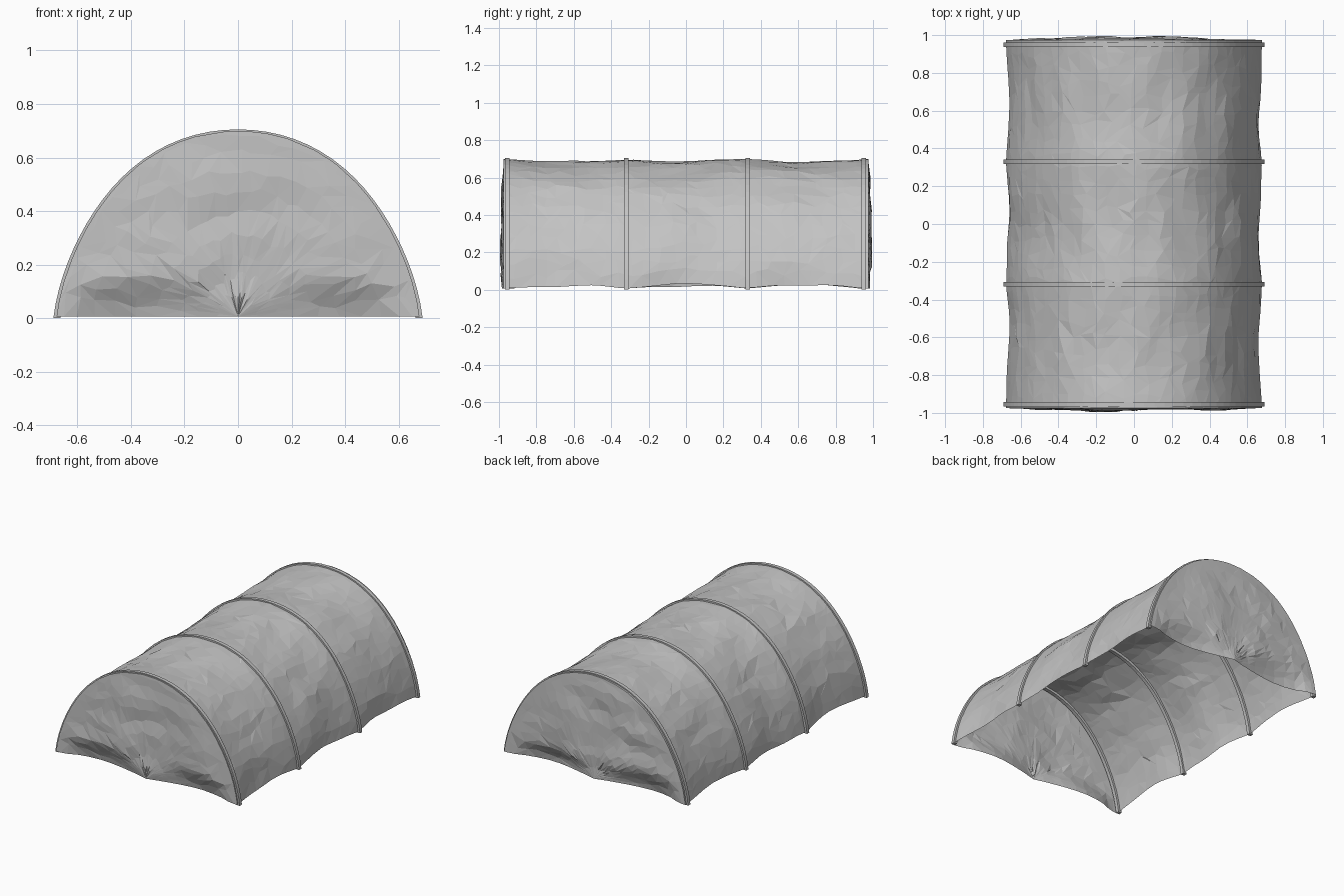
import bpy, bmesh, math, random
from mathutils import Vector, noise

random.seed(4)
if "Cube" in bpy.data.objects:
    bpy.data.objects.remove(bpy.data.objects["Cube"])

W, H, END = 0.69, 0.705, 0.975          # half width, height, half length of cover
HOOPS = [-0.955, -0.32, 0.33, 0.95]


def make_material(name, value):
    mat = bpy.data.materials.new(name)
    mat.use_nodes = True
    color = (value, value, value, 1)
    mat.diffuse_color = color
    bsdf = mat.node_tree.nodes["Principled BSDF"]
    bsdf.inputs["Base Color"].default_value = color
    bsdf.inputs["Roughness"].default_value = 0.7
    return mat


grey = make_material("pale grey sheeting", 0.55)


def add_object(name, bm):
    bmesh.ops.recalc_face_normals(bm, faces=bm.faces)
    mesh = bpy.data.meshes.new(name)
    bm.to_mesh(mesh)
    bm.free()
    mesh.materials.append(grey)
    obj = bpy.data.objects.new(name, mesh)
    bpy.context.scene.collection.objects.link(obj)
    return obj


def arch(u, inset=0.0):
    """Point on the tunnel arch, u from 0 (right foot) to 1 (left foot)."""
    a = math.pi * u
    r = 1 - 0.06 * abs(math.sin(2 * a)) * math.cos(a) ** 2
    return (W - inset) * r * math.cos(a), (H - inset) * r * math.sin(a)


# Hoops: square bars bent along the arch
def hoop(name, y):
    bm = bmesh.new()
    rings = []
    for i in range(41):
        ring = []
        for inset, dy in ((0, -0.012), (0, 0.012), (0.026, 0.012), (0.026, -0.012)):
            x, z = arch(i / 40, inset)
            ring.append(bm.verts.new((x, y + dy, z)))
        rings.append(ring)
    for a, b in zip(rings, rings[1:]):
        for k in range(4):
            bm.faces.new((a[k], a[(k + 1) % 4], b[(k + 1) % 4], b[k]))
    bm.faces.new(rings[0])
    bm.faces.new(rings[-1])
    add_object(name, bm)


for name, y in zip(("front", "front_middle", "back_middle", "back"), HOOPS):
    hoop(name + "_hoop", y)


# Cover: loose sheeting that sags between the hoops
def slack(y):
    for a, b in zip(HOOPS, HOOPS[1:]):
        if a < y < b:
            return math.sin(math.pi * (y - a) / (b - a))
    return 0.0


def cover_point(u, y):
    x, z = arch(u, 0.012)
    s = slack(y)
    wrinkle = noise.noise(Vector((u * 15, y * 3, 2)))
    steep = abs(math.cos(math.pi * u))
    pull = s * (0.016 + 0.018 * steep * noise.noise(Vector((u * 3, y * 2, 7)))
                + 0.02 * wrinkle)
    k = 1 - pull / W
    lift = s * 0.02 * steep ** 4 * (1 + noise.noise(Vector((x, y * 3, 0))))
    return Vector((x * k, y, z * k + 0.006 + lift))


# End walls: gathered along the ground into two scallops and a pleat
def wall_point(u, s, side):
    edge = cover_point(u, side * END)
    x, z = edge.x * s, 0.006 + (edge.z - 0.006) * s
    fade = min(1, (1 - s) * 5)
    scallop = abs(math.sin(math.pi * x / W)) * math.exp(-(z / 0.1) ** 2)
    out = 0.008 - 0.065 * scallop
    out += 0.016 * noise.noise(Vector((x * 3, z * 9, side * 5)))
    for px in ((-0.15,) if side < 0 else (-0.16, 0.14)):
        out += 0.03 * math.exp(-abs(x - px) / 0.05 - ((z - 0.15) / 0.08) ** 2)
    out = min(out, 0.02)
    return Vector((x, side * (END + out * fade), z))


NU, NV = 30, 26
STEPS = [0, 0.12, 0.22, 0.32, 0.44, 0.56, 0.68, 0.79, 0.89, 0.96]


def jitter(amount):
    return random.uniform(-amount, amount)


def wall_row(s, side):
    row = []
    for i in range(NU + 1):
        inner = 0 < i < NU and s > 0
        u = (i + (jitter(0.3) if inner else 0)) / NU
        row.append(wall_point(u, max(0, s + (jitter(0.025) if inner else 0)), side))
    return row


def cover_row(j):
    row = []
    for i in range(NU + 1):
        u = (i + (jitter(0.35) if 0 < i < NU else 0)) / NU
        free = 0 < j < NV
        y = END * (2 * (j + (jitter(0.35) if free else 0)) / NV - 1)
        row.append(cover_point(u, y))
    return row


rows = [wall_row(s, -1) for s in STEPS]
rows += [cover_row(j) for j in range(NV + 1)]
rows += [wall_row(s, 1) for s in reversed(STEPS)]

bm = bmesh.new()
grid = [[bm.verts.new(p) for p in row] for row in rows]
for a, b in zip(grid, grid[1:]):
    for i in range(NU):
        p, q, r, t = a[i], a[i + 1], b[i + 1], b[i]
        if random.random() < 0.5:
            p, q, r, t = q, r, t, p
        bm.faces.new((p, q, r))
        bm.faces.new((p, r, t))
bmesh.ops.remove_doubles(bm, verts=bm.verts, dist=0.0005)
add_object("tunnel_cover", bm)
